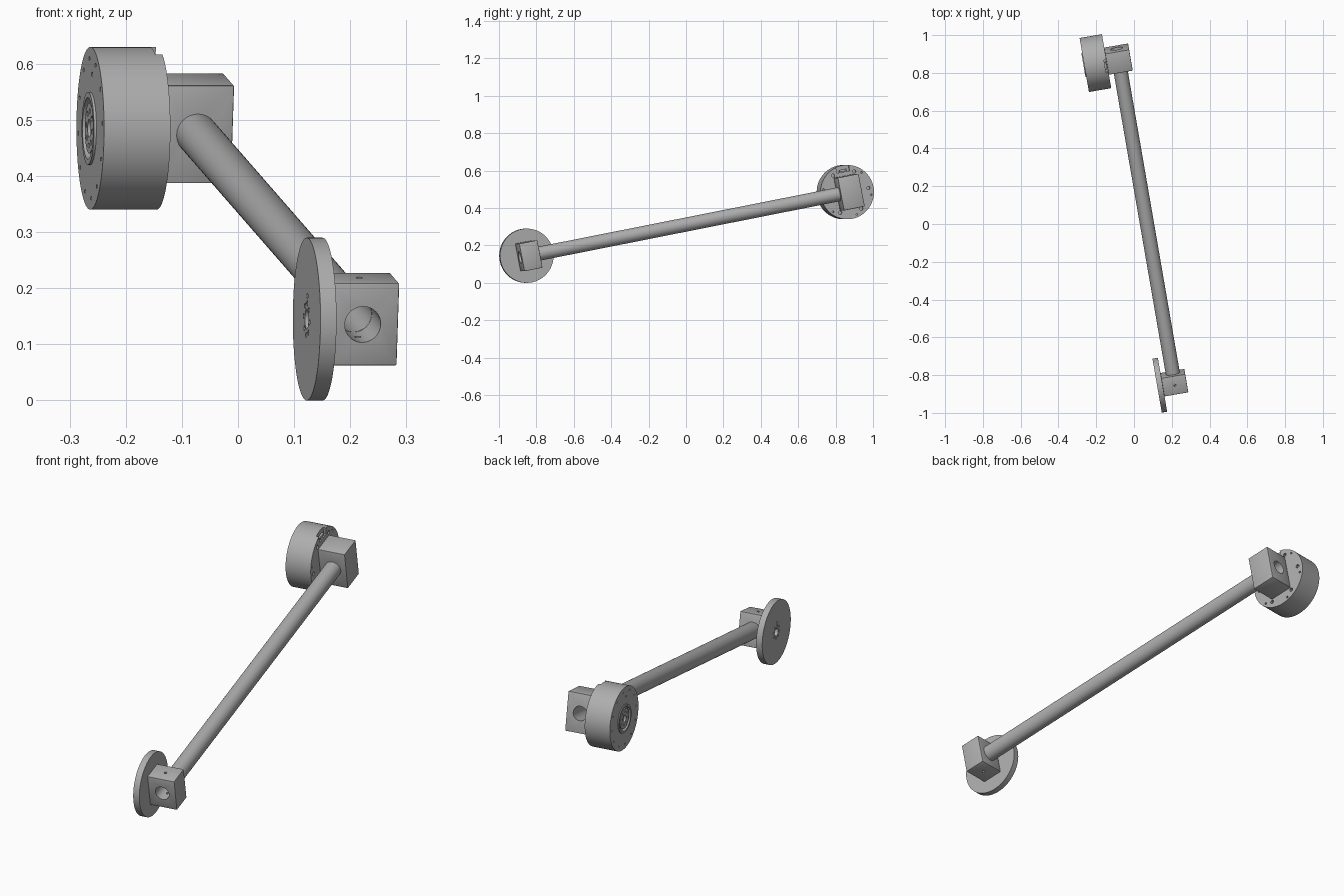
import bpy, bmesh
from math import radians, sin, cos, pi
from mathutils import Matrix, Vector

if "Cube" in bpy.data.objects:
    bpy.data.objects.remove(bpy.data.objects["Cube"], do_unlink=True)

grey = bpy.data.materials.new("machined_grey")
grey.use_nodes = True
COLOR = (0.42, 0.42, 0.42, 1)
grey.diffuse_color = COLOR
grey.node_tree.nodes["Principled BSDF"].inputs["Base Color"].default_value = COLOR

# Both ends share one tilted frame: x = joint axis, y = along the tube
FRONT = Vector((0.214, -0.84, 0.145))
BACK = Vector((-0.082, 0.873, 0.485))
TILT = Matrix.Rotation(radians(9.8), 4, "Z") @ Matrix.Rotation(radians(11.05), 4, "X")
FRONT_FRAME = Matrix.Translation(FRONT) @ TILT
BACK_FRAME = Matrix.Translation(BACK) @ TILT
TURN = {"X": Matrix.Rotation(pi / 2, 4, "Y"),
        "Y": Matrix.Rotation(pi / 2, 4, "X"),
        "Z": Matrix.Identity(4)}
HALF = 0.064      # half width of both clamp blocks
BORE = 0.0325


def add_cyl(bm, axis, center, r, depth, segs=24):
    bmesh.ops.create_cone(bm, cap_ends=True, segments=segs, radius1=r, radius2=r,
                          depth=depth, matrix=Matrix.Translation(center) @ TURN[axis])


def add_box(bm, center, size, bevel=0):
    mat = Matrix.Translation(center) @ Matrix.Diagonal((*size, 1))
    verts = bmesh.ops.create_cube(bm, size=1, matrix=mat)["verts"]
    if bevel:
        edges = list({e for v in verts for e in v.link_edges})
        bmesh.ops.bevel(bm, geom=edges, offset=bevel, segments=2, affect="EDGES", profile=0.5)


def add_bolt_ring(bm, x, ring, r, count, depth, start=0.0):
    for i in range(count):
        a = start + 2 * pi * i / count
        add_cyl(bm, "X", (x, ring * sin(a), ring * cos(a)), r, depth, 12)


def make(name, bm, frame):
    mesh = bpy.data.meshes.new(name)
    bm.to_mesh(mesh)
    bm.free()
    mesh.materials.append(grey)
    obj = bpy.data.objects.new(name, mesh)
    bpy.context.scene.collection.objects.link(obj)
    obj.matrix_world = frame
    return obj


def carve(obj, bm):
    cutter = make("cutter", bm, obj.matrix_world.copy())
    mod = obj.modifiers.new("cut", "BOOLEAN")
    mod.operation, mod.solver, mod.object = "DIFFERENCE", "EXACT", cutter
    bpy.context.view_layer.update()
    graph = bpy.context.evaluated_depsgraph_get()
    mesh = bpy.data.meshes.new_from_object(obj.evaluated_get(graph))
    obj.modifiers.clear()
    obj.data = mesh
    bpy.data.objects.remove(cutter, do_unlink=True)


def smooth(obj):
    bpy.ops.object.select_all(action="DESELECT")
    obj.select_set(True)
    bpy.context.view_layer.objects.active = obj
    bpy.ops.object.shade_smooth_by_angle(angle=radians(30))


parts = []

# Clamp blocks, bored through for the tube
for name, frame, length, height, pinned in (
        ("front_block", FRONT_FRAME, 0.10, 0.15, True),
        ("back_block", BACK_FRAME, 0.115, 0.178, False)):
    bm = bmesh.new()
    add_box(bm, (0, 0, 0), (2 * HALF, length, height), 0.003)
    block = make(name, bm, frame)
    cut = bmesh.new()
    add_cyl(cut, "Y", (0, 0, 0), BORE, 0.3, 48)
    carve(block, cut)
    if pinned:
        # Set-screw holes above and below the bore
        cut = bmesh.new()
        add_cyl(cut, "Z", (0, 0, 0), 0.006, 0.3, 16)
        carve(block, cut)
    parts.append(block)

# Hollow tube between the blocks
span = (BACK - FRONT).length
start, end = 0.045, span - 0.052
bm = bmesh.new()
add_cyl(bm, "Y", (0, (start + end) / 2, 0), 0.0375, end - start, 64)
tube = make("tube", bm, FRONT_FRAME)
cut = bmesh.new()
add_cyl(cut, "Y", (0, span / 2, 0), BORE - 0.0005, span + 0.2, 48)
carve(tube, cut)
parts.append(tube)

# Output disc with hub hole and bolt circle
disc_t = 0.029
bm = bmesh.new()
add_cyl(bm, "X", (-HALF - disc_t / 2, 0, 0), 0.145, disc_t, 96)
disc = make("output_disc", bm, FRONT_FRAME)
face = -HALF - disc_t
cut = bmesh.new()
add_cyl(cut, "X", (face, 0, 0), 0.018, 0.04, 32)
add_bolt_ring(cut, face, 0.029, 0.005, 8, 0.04)
add_cyl(cut, "X", (face, 0, 0.042), 0.005, 0.04, 12)
carve(disc, cut)
parts.append(disc)

# Motor housing with bolt holes on both faces and a cable notch
motor_l = 0.12
face = -HALF - motor_l
bm = bmesh.new()
add_cyl(bm, "X", (-HALF - motor_l / 2, 0, 0), 0.145, motor_l, 96)
motor = make("motor_housing", bm, BACK_FRAME)
cut = bmesh.new()
add_cyl(cut, "X", (face, 0, 0), 0.056, 0.016, 64)
add_bolt_ring(cut, face, 0.125, 0.004, 12, 0.02, pi / 12)
add_cyl(cut, "X", (face, 0, 0.098), 0.006, 0.02, 4)
add_bolt_ring(cut, -HALF, 0.117, 0.009, 6, 0.024, pi / 6)
add_bolt_ring(cut, -HALF, 0.130, 0.005, 6, 0.024, pi / 6 + 0.3)
add_box(cut, (-HALF, 0, 0.135), (0.026, 0.07, 0.05))
carve(motor, cut)
parts.append(motor)

# Cable socket in the notch
bm = bmesh.new()
add_box(bm, (-HALF - 0.009, 0, 0.118), (0.010, 0.04, 0.012))
parts.append(make("cable_socket", bm, BACK_FRAME))

# Raised rim around the bearing
bm = bmesh.new()
add_cyl(bm, "X", (face, 0, 0), 0.065, 0.009, 64)
rim = make("bearing_rim", bm, BACK_FRAME)
cut = bmesh.new()
add_cyl(cut, "X", (face, 0, 0), 0.055, 0.05, 64)
carve(rim, cut)
parts.append(rim)

# Rotor hub with bolt circle and shaft hole
bm = bmesh.new()
add_cyl(bm, "X", (face + 0.004, 0, 0), 0.045, 0.012, 64)
hub = make("rotor_hub", bm, BACK_FRAME)
cut = bmesh.new()
add_cyl(cut, "X", (face, 0, 0), 0.016, 0.014, 32)
add_bolt_ring(cut, face, 0.031, 0.005, 8, 0.014)
carve(hub, cut)
parts.append(hub)

for part in parts:
    smooth(part)
